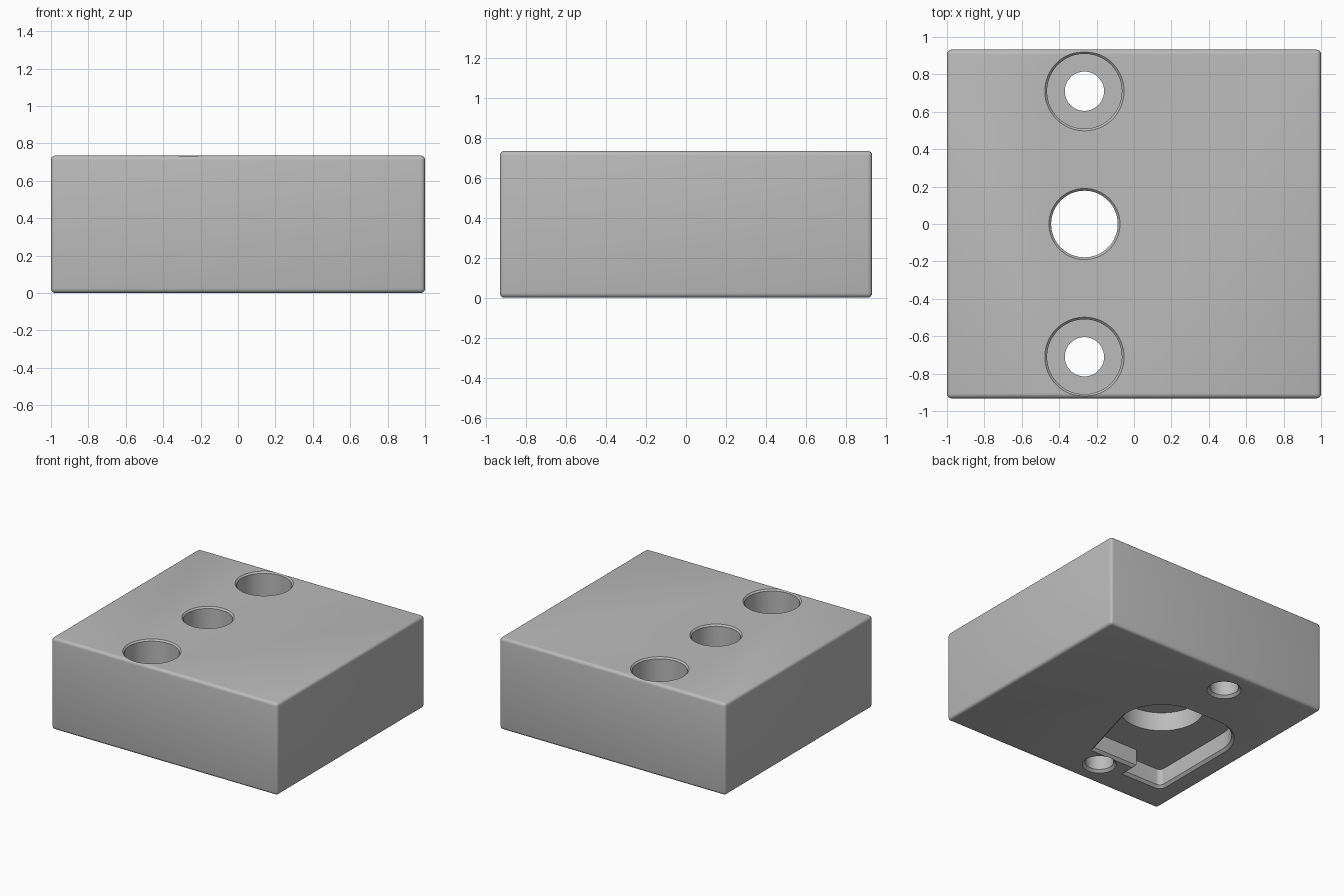
import bpy, bmesh
from math import sin, cos, radians
from mathutils import Vector

if "Cube" in bpy.data.objects:
    bpy.data.objects.remove(bpy.data.objects["Cube"])

HEIGHT, HALF_X, HALF_Y = 0.735, 1.0, 0.932
HOLE_X, SCREW_Y = -0.265, 0.71
CHAMFER = 0.02

grey = bpy.data.materials.new("plain_grey")
grey.use_nodes = True
grey.diffuse_color = (0.5, 0.5, 0.5, 1)
grey.node_tree.nodes["Principled BSDF"].inputs["Base Color"].default_value = (0.5, 0.5, 0.5, 1)


def make_object(name, bm):
    bmesh.ops.recalc_face_normals(bm, faces=bm.faces)
    mesh = bpy.data.meshes.new(name)
    bm.to_mesh(mesh)
    bm.free()
    mesh.materials.append(grey)
    obj = bpy.data.objects.new(name, mesh)
    bpy.context.collection.objects.link(obj)
    return obj


def loft(name, rings):
    """Closed solid through a stack of rings with equal point counts."""
    bm = bmesh.new()
    loops = [[bm.verts.new(p) for p in ring] for ring in rings]
    for low, high in zip(loops, loops[1:]):
        for i in range(len(low)):
            j = (i + 1) % len(low)
            bm.faces.new((low[i], low[j], high[j], high[i]))
    bm.faces.new(loops[0])
    bm.faces.new(loops[-1])
    return make_object(name, bm)


def arc(cx, cy, r, start, end, steps):
    angles = [radians(start + (end - start) * i / steps) for i in range(steps + 1)]
    return [Vector((cx + r * cos(a), cy + r * sin(a))) for a in angles]


def round_cutter(name, y, profile):
    """Turned cutter from (radius, height) pairs."""
    return loft(name, [[(p.x, p.y, z) for p in arc(HOLE_X, y, r, 0, 354.375, 63)]
                       for r, z in profile])


def grow(points, d):
    """Offset a counter-clockwise outline outward with mitred corners."""
    result = []
    for i, p in enumerate(points):
        a = (p - points[i - 1]).normalized()
        b = (points[(i + 1) % len(points)] - p).normalized()
        na, nb = Vector((a.y, -a.x)), Vector((b.y, -b.x))
        result.append(p + (na + nb) * d / (1 + na.dot(nb)))
    return result


# Block with softly rounded edges
bm = bmesh.new()
bmesh.ops.create_cube(bm, size=1)
for v in bm.verts:
    v.co = (v.co.x * 2 * HALF_X, v.co.y * 2 * HALF_Y, (v.co.z + 0.5) * HEIGHT)
bmesh.ops.bevel(bm, geom=bm.edges[:], offset=0.024, segments=4, profile=0.5, affect='EDGES')
block = make_object("mounting_block", bm)

cutters = []
OVER = 0.04  # how far cutters stick out of the block

# Two counterbored screw holes, chamfered at both ends
for side in (-1, 1):
    cutters.append(round_cutter("screw_hole_cutter", side * SCREW_Y, [
        (0.105 + CHAMFER + OVER, -OVER), (0.105, CHAMFER), (0.105, 0.33), (0.2, 0.33),
        (0.2, HEIGHT - 0.012), (0.212 + OVER, HEIGHT + OVER)]))

# Pocket in the underside: round boss end, rounded corner, notch beside a screw hole
R = 0.312
outline = (arc(HOLE_X, 0, R, -16, 90, 24)
           + arc(-0.53, R - 0.3, 0.3, 90, 180, 20)
           + arc(-0.79, -0.65, 0.04, 180, 270, 6)
           + [Vector(p) for p in ((-0.5, -0.69), (-0.5, -0.57), (-0.1, -0.57))])
cutters.append(loft("pocket_cutter", [
    [(p.x, p.y, z) for p in grow(outline, d)]
    for d, z in ((CHAMFER + OVER, -OVER), (0, CHAMFER), (0, 0.15))]))

# Stepped centre bore
cutters.append(round_cutter("centre_bore_cutter", 0, [
    (0.308, 0.1), (0.308, 0.3), (0.178, 0.3),
    (0.178, HEIGHT - 0.012), (0.19 + OVER, HEIGHT + OVER)]))

# Cut the holes and drop the cutters
bpy.ops.object.select_all(action='DESELECT')
bpy.context.view_layer.objects.active = block
block.select_set(True)
for cutter in cutters:
    mod = block.modifiers.new("cut", 'BOOLEAN')
    mod.operation = 'DIFFERENCE'
    mod.solver = 'EXACT'
    mod.object = cutter
    bpy.ops.object.modifier_apply(modifier=mod.name)
    bpy.data.objects.remove(cutter)

bpy.ops.object.shade_smooth_by_angle(angle=radians(30))
